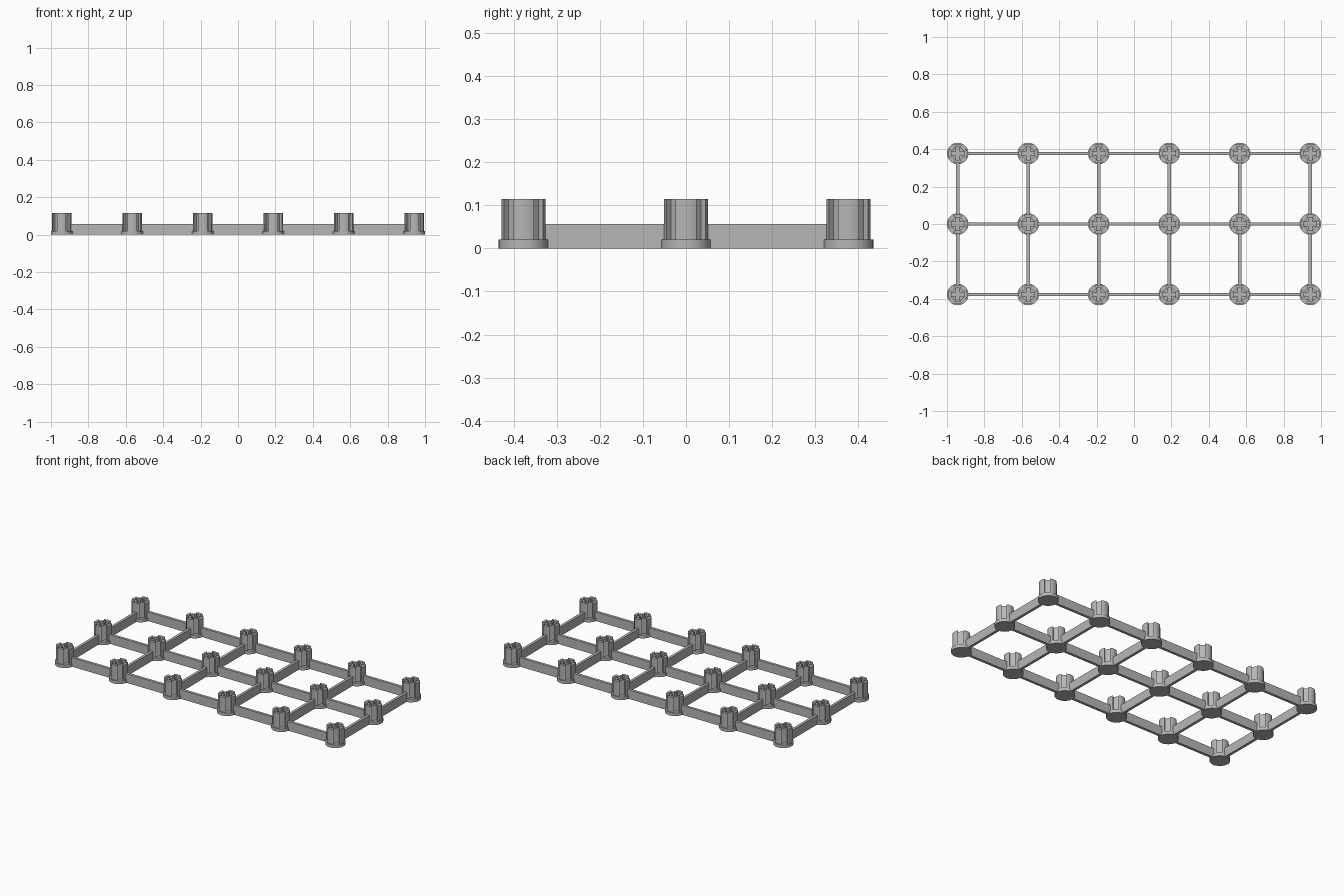
import bpy, bmesh, math

if "Cube" in bpy.data.objects:
    bpy.data.objects.remove(bpy.data.objects["Cube"])

PITCH = 0.377
COLS, ROWS = 6, 3
FOOT_R, FOOT_H = 0.0575, 0.02
POST_R, POST_H = 0.0515, 0.114
BEAM_W, BEAM_H = 0.017, 0.057

grey = bpy.data.materials.new("grey plastic")
grey.diffuse_color = (0.47, 0.47, 0.47, 1)
grey.use_nodes = True
grey.node_tree.nodes["Principled BSDF"].inputs["Base Color"].default_value = grey.diffuse_color


def add_object(name, mesh, location):
    obj = bpy.data.objects.new(name, mesh)
    obj.location = location
    bpy.context.collection.objects.link(obj)
    return obj


def finish(bm, name):
    bmesh.ops.remove_doubles(bm, verts=bm.verts, dist=1e-5)
    bmesh.ops.recalc_face_normals(bm, faces=bm.faces)
    mesh = bpy.data.meshes.new(name)
    bm.to_mesh(mesh)
    bm.free()
    mesh.shade_smooth()
    mesh.set_sharp_from_angle(angle=math.radians(30))
    mesh.materials.append(grey)
    return mesh


def turn(points):
    """Repeat a quarter outline four times around the centre."""
    out = []
    for k in range(4):
        c, s = round(math.cos(k * math.pi / 2)), round(math.sin(k * math.pi / 2))
        out += [(x * c - y * s, x * s + y * c) for x, y in points]
    return out


def extrude_outlines(loops, z0, z1, name):
    """Solid from closed outlines; inner outlines become holes."""
    bm = bmesh.new()
    edges = []
    for loop in loops:
        vs = [bm.verts.new((x, y, z0)) for x, y in loop]
        edges += [bm.edges.new((vs[i - 1], vs[i])) for i in range(len(vs))]
    bmesh.ops.triangle_fill(bm, edges=edges, use_beauty=True)
    ext = bmesh.ops.extrude_face_region(bm, geom=bm.faces[:], use_keep_orig=True)
    top = [g for g in ext["geom"] if isinstance(g, bmesh.types.BMVert)]
    bmesh.ops.translate(bm, vec=(0, 0, z1 - z0), verts=top)
    return finish(bm, name)


# Post: round lobes on the axes, notches on the diagonals, plus-shaped socket
NOTCH, FLOOR = 0.015, 0.034
half = math.pi / 4 - math.asin(NOTCH / POST_R)
quarter = [(POST_R * math.cos(a), POST_R * math.sin(a))
           for a in (half * (i / 5 - 1) for i in range(11))]
d = math.sqrt(0.5)
quarter += [((FLOOR + NOTCH) * d, (FLOOR - NOTCH) * d),
            ((FLOOR - NOTCH) * d, (FLOOR + NOTCH) * d)]
socket = turn([(0.034, -0.010), (0.034, 0.010), (0.010, 0.010)])
post_mesh = extrude_outlines([turn(quarter), socket], FOOT_H, POST_H, "post")

# Foot: round disc under every post
bm = bmesh.new()
bmesh.ops.create_cone(bm, cap_ends=True, segments=48, radius1=FOOT_R,
                      radius2=FOOT_R, depth=FOOT_H)
foot_mesh = finish(bm, "foot")

# Beam: plain bar that runs between two posts
bm = bmesh.new()
bmesh.ops.create_cube(bm, size=1)
bmesh.ops.scale(bm, vec=(PITCH - 2 * POST_R + 0.004, BEAM_W, BEAM_H), verts=bm.verts)
beam_mesh = finish(bm, "beam")

for i in range(COLS):
    for j in range(ROWS):
        x = (i - (COLS - 1) / 2) * PITCH
        y = (j - (ROWS - 1) / 2) * PITCH
        add_object("foot", foot_mesh, (x, y, FOOT_H / 2))
        add_object("post", post_mesh, (x, y, 0))
        if i < COLS - 1:
            add_object("long_beam", beam_mesh, (x + PITCH / 2, y, BEAM_H / 2))
        if j < ROWS - 1:
            beam = add_object("cross_beam", beam_mesh, (x, y + PITCH / 2, BEAM_H / 2))
            beam.rotation_euler.z = math.pi / 2
